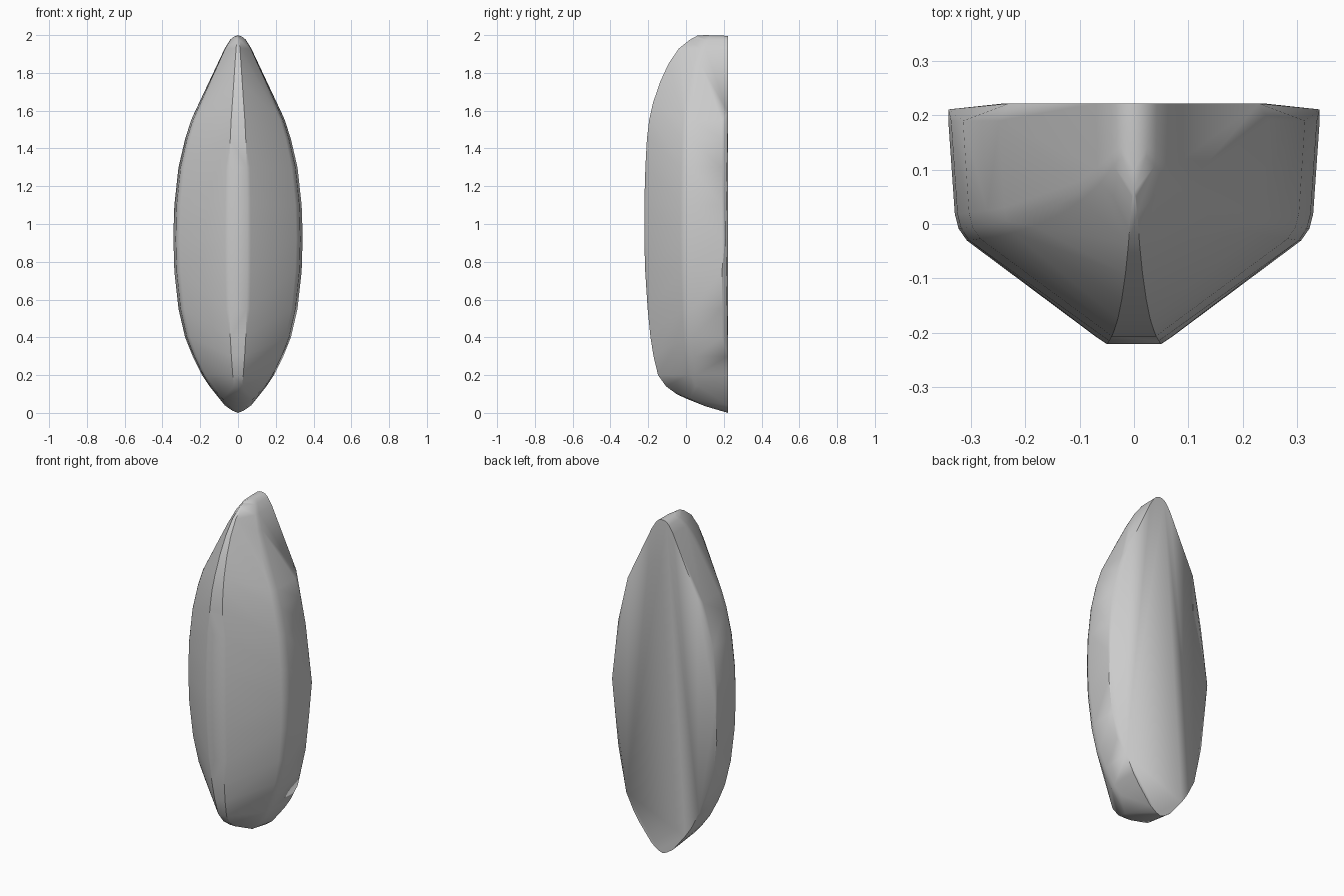
import bpy, bmesh, math

if "Cube" in bpy.data.objects:
    bpy.data.objects.remove(bpy.data.objects["Cube"])

BACK = 0.222
# profile stations: height, half width, front y
stations = [
    (0.10, 0.115, -0.05), (0.14, 0.15, -0.105), (0.20, 0.19, -0.148),
    (0.30, 0.24, -0.172), (0.40, 0.28, -0.188), (0.55, 0.315, -0.203),
    (0.75, 0.337, -0.216), (0.92, 0.342, -0.221), (1.10, 0.337, -0.221),
    (1.30, 0.315, -0.215), (1.45, 0.28, -0.207), (1.55, 0.248, -0.195),
    (1.64, 0.204, -0.175), (1.75, 0.153, -0.138), (1.85, 0.108, -0.092),
    (1.93, 0.07, -0.037), (1.975, 0.042, 0.02), (1.99, 0.025, 0.05),
]
bm = bmesh.new()


def add_pair(x, y, z):
    for s in (-1, 1):
        bm.verts.new((s * x, y, z))


# keel-shaped cross-section at every station
for z, w, f in stations:
    d = BACK - f
    add_pair(0.05 * w / 0.342, f, z)
    add_pair(w * 0.2, f + 0.012, z)
    add_pair(w * 0.90, f + d * 0.43, z)
    add_pair(w * 0.945, f + d * 0.48, z)
    add_pair(w * 0.965, f + d * 0.54, z)
    rim = 0.19 if 0.3 < z < 1.6 else BACK
    add_pair(w, rim, z)

# flat back with shallow side facets, and rounded tips
add_pair(0.342, 0.211, 0.95)
for x, y, z in [(0.23, BACK, 1.59), (0.22, BACK, 0.27), (0.07, BACK, 0.04),
                (0.03, BACK, 0.012), (0.06, 0.09, 0.052), (0.08, 0.02, 0.074),
                (0.035, BACK, 1.98), (0.01, BACK, 1.995)]:
    add_pair(x, y, z)
for y, z in [(BACK, 0.0), (0.10, 0.036), (0.0, 0.076), (0.1, 2.0),
             (0.06, 1.997), (BACK, 1.996)]:
    bm.verts.new((0, y, z))

res = bmesh.ops.convex_hull(bm, input=bm.verts[:])
loose = [v for v in bm.verts if not v.link_faces]
bmesh.ops.delete(bm, geom=loose, context='VERTS')
bmesh.ops.dissolve_limit(bm, angle_limit=math.radians(0.5),
                         verts=bm.verts[:], edges=bm.edges[:])
bmesh.ops.recalc_face_normals(bm, faces=bm.faces[:])
mesh = bpy.data.meshes.new("pointed_shell")
bm.to_mesh(mesh)
bm.free()
obj = bpy.data.objects.new("pointed_shell", mesh)
bpy.context.collection.objects.link(obj)
bpy.context.view_layer.objects.active = obj
obj.select_set(True)
bpy.ops.object.shade_smooth_by_angle(angle=math.radians(35))
